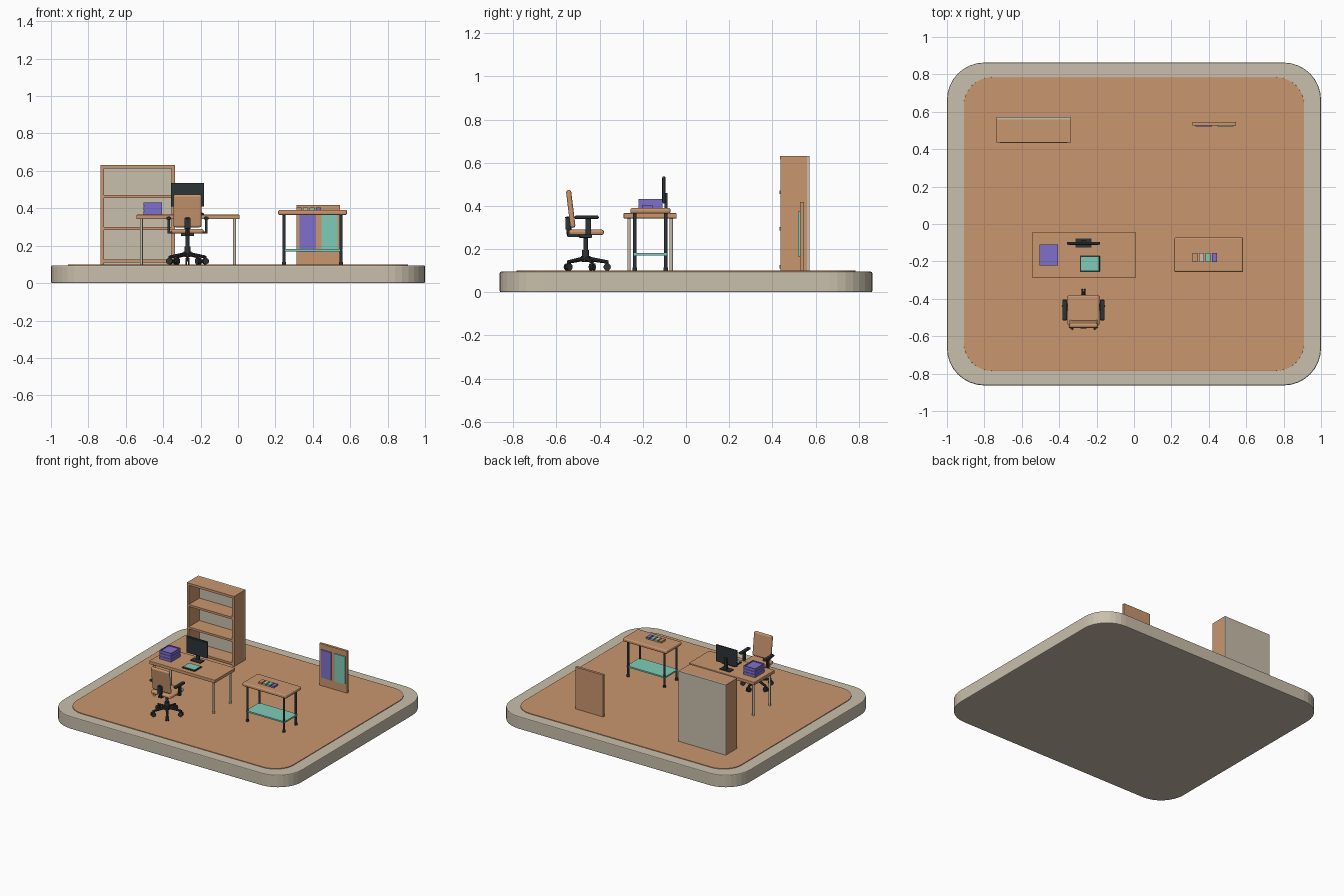
import bpy, bmesh, math
from mathutils import Vector

if "Cube" in bpy.data.objects:
    bpy.data.objects.remove(bpy.data.objects["Cube"])


def mat(name, rgb):
    m = bpy.data.materials.new(name)
    m.diffuse_color = (*rgb, 1)
    m.use_nodes = True
    m.node_tree.nodes["Principled BSDF"].inputs["Base Color"].default_value = m.diffuse_color
    return m


WOOD = mat("tan wood", (0.584, 0.305, 0.156))
BEIGE = mat("beige", (0.584, 0.521, 0.407))
PURPLE = mat("purple", (0.216, 0.162, 0.604))
MINT = mat("mint", (0.212, 0.604, 0.479))
BLACK = mat("charcoal", (0.027, 0.033, 0.037))


def finish(bm, name, m, bevel=0, segs=2, smooth=False):
    me = bpy.data.meshes.new(name)
    bmesh.ops.recalc_face_normals(bm, faces=bm.faces)
    bm.to_mesh(me)
    bm.free()
    me.materials.append(m)
    ob = bpy.data.objects.new(name, me)
    bpy.context.collection.objects.link(ob)
    if bevel:
        b = ob.modifiers.new("bevel", 'BEVEL')
        b.width, b.segments = bevel, segs
    if smooth:
        for p in me.polygons:
            p.use_smooth = True
        me.set_sharp_from_angle(angle=math.radians(35))
    return ob


def box(name, m, x, y, z, bevel=0, segs=2):
    """Box from (min, max) pairs."""
    bm = bmesh.new()
    bmesh.ops.create_cube(bm, size=1)
    for v in bm.verts:
        v.co = [(r[0] + r[1]) / 2 + c * (r[1] - r[0]) for r, c in zip((x, y, z), v.co)]
    return finish(bm, name, m, bevel, segs)


def rod(name, m, a, b, r1, r2=None, sides=16):
    """Cylinder or cone from point a to point b."""
    a, b = Vector(a), Vector(b)
    bm = bmesh.new()
    bmesh.ops.create_cone(bm, cap_ends=True, segments=sides, radius1=r1,
                          radius2=r1 if r2 is None else r2, depth=(b - a).length)
    q = (b - a).to_track_quat('Z', 'Y')
    for v in bm.verts:
        v.co = q @ v.co + (a + b) / 2
    return finish(bm, name, m, smooth=True)


def rounded_slab(name, m, hx, hy, r, z0, z1, bevel):
    bm = bmesh.new()
    pts = []
    for k, (sx, sy) in enumerate([(1, 1), (-1, 1), (-1, -1), (1, -1)]):
        for i in range(9):
            t = math.radians(90 * k + 90 * i / 8)
            pts.append(bm.verts.new((sx * (hx - r) + r * math.cos(t), sy * (hy - r) + r * math.sin(t), z0)))
    f = bm.faces.new(pts)
    ext = bmesh.ops.extrude_face_region(bm, geom=[f])
    for v in ext["geom"]:
        if isinstance(v, bmesh.types.BMVert):
            v.co.z = z1
    ob = finish(bm, name, m)
    b = ob.modifiers.new("bevel", 'BEVEL')
    b.width, b.segments, b.angle_limit = bevel, 2, math.radians(40)
    return ob


# Base and floor
rounded_slab("base", BEIGE, 1.0, 0.863, 0.2, 0, 0.095, 0.006)
rounded_slab("floor", WOOD, 0.91, 0.785, 0.15, 0.09, 0.1, 0.001)
F = 0.1

# Bookshelf
X0, X1, TOP = -0.734, -0.337, 0.632
box("bookshelf_back", BEIGE, (X0, X1), (0.56, 0.572), (F, TOP))
for n, a in (("left", X0), ("right", X1 - 0.018)):
    box("bookshelf_side_" + n, WOOD, (a, a + 0.018), (0.437, 0.56), (F, TOP))
box("bookshelf_top", WOOD, (X0, X1), (0.435, 0.56), (TOP - 0.018, TOP))
for i, z in enumerate((0.11, 0.285, 0.455)):
    box(f"bookshelf_shelf_{i}", WOOD, (X0 + 0.018, X1 - 0.018), (0.433, 0.56), (z, z + 0.016))

# Desk
box("desk_top", WOOD, (-0.543, 0.008), (-0.289, -0.043), (0.342, 0.366), 0.003)
for i, x in enumerate((-0.517, -0.018)):
    for j, y in enumerate((-0.264, -0.068)):
        rod(f"desk_leg_{i}{j}", BEIGE, (x, y, F), (x, y, 0.343), 0.008)

# Side table with lower shelf
box("table_top", WOOD, (0.214, 0.583), (-0.257, -0.072), (0.364, 0.391), 0.009, 3)
box("table_shelf", MINT, (0.238, 0.56), (-0.243, -0.088), (0.17, 0.181))
for i, x in enumerate((0.246, 0.551)):
    for j, y in enumerate((-0.237, -0.094)):
        rod(f"table_leg_{i}{j}", BLACK, (x, y, F), (x, y, 0.366), 0.008)
        rod(f"table_foot_{i}{j}", BLACK, (x, y, F), (x, y, F + 0.014), 0.011)
for i, m in enumerate((WOOD, BEIGE, MINT, PURPLE)):
    x = 0.327 + 0.0345 * i
    box(f"swatch_{i}", m, (x - 0.013, x + 0.013), (-0.204, -0.155), (0.39, 0.404))

# Display board with two colour panels
box("board", WOOD, (0.313, 0.546), (0.527, 0.546), (F, 0.417))
box("board_panel_left", PURPLE, (0.33, 0.416), (0.52, 0.528), (0.165, 0.375))
box("board_panel_right", MINT, (0.446, 0.532), (0.52, 0.528), (0.165, 0.375))

# Monitor
box("monitor_foot", BLACK, (-0.313, -0.227), (-0.126, -0.078), (0.366, 0.374), 0.002)
box("monitor_neck", BLACK, (-0.281, -0.259), (-0.1, -0.086), (0.37, 0.46))
box("monitor_case", BLACK, (-0.359, -0.181), (-0.109, -0.096), (0.41, 0.536), 0.003)
box("monitor_screen", BLACK, (-0.35, -0.19), (-0.111, -0.108), (0.419, 0.528))

# Tablet
box("tablet_case", BLACK, (-0.29, -0.183), (-0.256, -0.169), (0.366, 0.374), 0.002)
box("tablet_face", MINT, (-0.283, -0.19), (-0.249, -0.176), (0.373, 0.377))

# Stacked paper trays, open at the top
for i in range(3):
    z = 0.366 + 0.0225 * i
    x0, x1, y0, y1, h = -0.504, -0.406, -0.221, -0.109, 0.0205
    box(f"tray_{i}_floor", PURPLE, (x0, x1), (y0, y1), (z, z + 0.013))
    for n, xr, yr in (("left", (x0, x0 + 0.005), (y0, y1)), ("right", (x1 - 0.005, x1), (y0, y1)),
                      ("front", (x0, x1), (y0, y0 + 0.005)), ("back", (x0, x1), (y1 - 0.005, y1))):
        box(f"tray_{i}_{n}", PURPLE, xr, yr, (z + 0.012, z + h))
    if i:
        box(f"tray_{i}_spacer", PURPLE, (x0 + 0.004, x1 - 0.004), (y0 + 0.004, y1 - 0.004), (z - 0.01, z))

# Office chair
CX, CY = -0.27, -0.465
box("chair_seat", WOOD, (CX - 0.086, CX + 0.086), (-0.543, -0.38), (0.265, 0.29), 0.011, 3)
back = box("chair_back", WOOD, (-0.076, 0.076), (-0.012, 0.012), (-0.088, 0.088), 0.011, 3)
back.location = (CX, -0.534, 0.386)
back.rotation_euler.x = math.radians(7)
rod("chair_back_bar", BLACK, (CX, -0.548, 0.35), (CX, -0.54, 0.262), 0.012, sides=8)
box("chair_back_bracket", BLACK, (CX - 0.017, CX + 0.017), (-0.558, -0.542), (0.29, 0.345), 0.003)
box("chair_under_bar", BLACK, (CX - 0.014, CX + 0.014), (-0.55, CY), (0.256, 0.267))
box("chair_mechanism", BLACK, (CX - 0.035, CX + 0.035), (CY - 0.03, CY + 0.03), (0.252, 0.267), 0.003)
for s, n in ((-1, "left"), (1, "right")):
    x = CX + s * 0.1
    box("chair_arm_pad_" + n, BLACK, (x - 0.013, x + 0.013), (-0.516, -0.404), (0.339, 0.355), 0.006)
    box("chair_arm_post_" + n, BLACK, (x - 0.006, x + 0.006), (-0.465, -0.441), (0.27, 0.342))
    box("chair_arm_link_" + n, BLACK, sorted((CX + s * 0.07, x + s * 0.006)), (-0.465, -0.441), (0.266, 0.277))
rod("chair_column", BLACK, (CX, CY, 0.15), (CX, CY, 0.255), 0.011)
rod("chair_column_sleeve", BLACK, (CX, CY, 0.14), (CX, CY, 0.195), 0.016)
rod("chair_hub", BLACK, (CX, CY, 0.142), (CX, CY, 0.168), 0.022)
for i in range(5):
    t = math.radians(90 + 72 * i)
    d, side = Vector((math.cos(t), math.sin(t), 0)), Vector((-math.sin(t), math.cos(t), 0))
    end = Vector((CX, CY, 0)) + d * 0.1
    rod(f"chair_spoke_{i}", BLACK, (CX, CY, 0.157), end + Vector((0, 0, 0.14)), 0.011, 0.008, 8)
    rod(f"caster_stem_{i}", BLACK, end + Vector((0, 0, 0.116)), end + Vector((0, 0, 0.146)), 0.006, sides=8)
    for s in (-1, 1):
        c = end + Vector((0, 0, F + 0.017))
        rod(f"caster_{i}_{s}", BLACK, c + side * s * 0.003, c + side * s * 0.012, 0.017)
